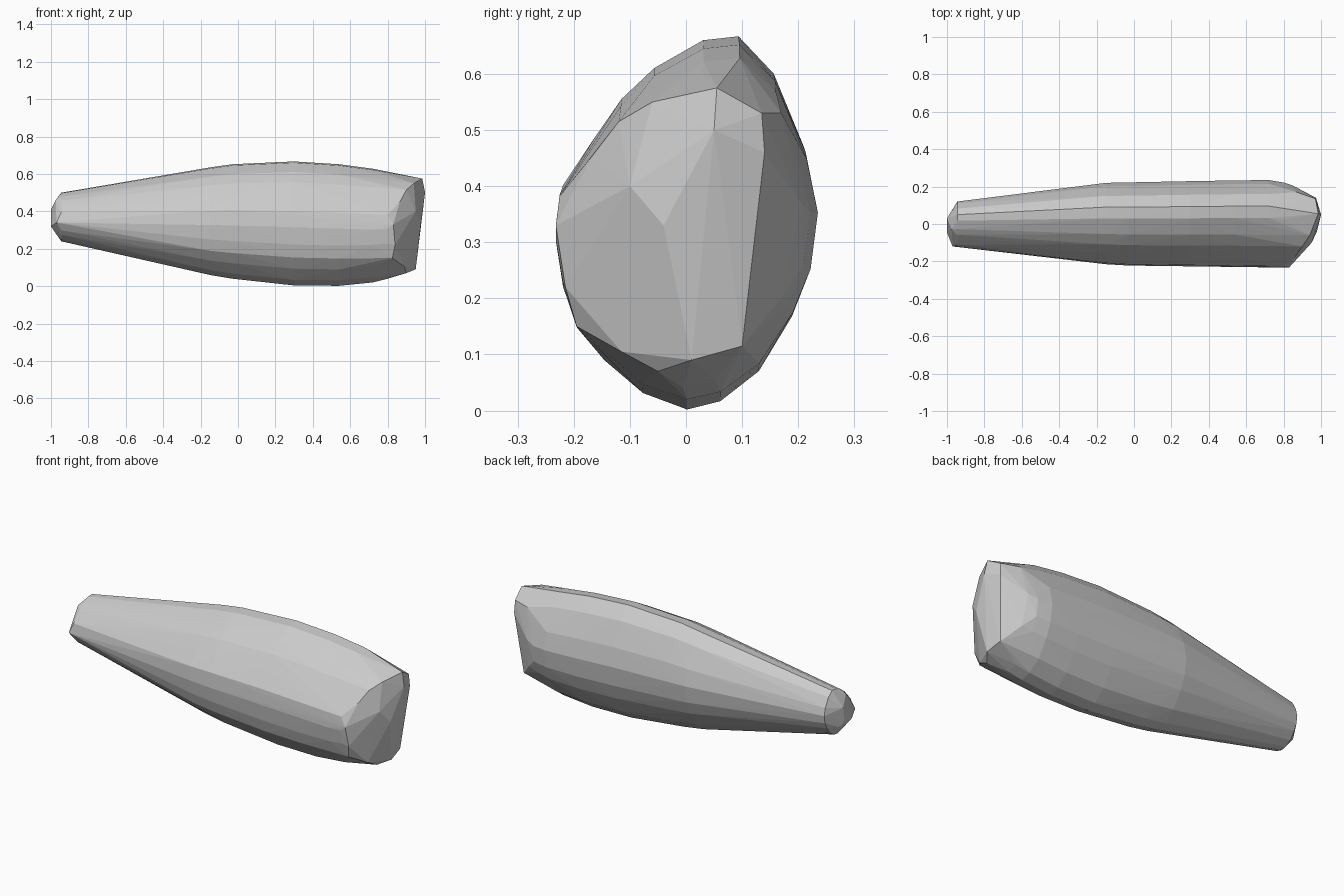
import bpy, bmesh

# Egg-shaped cross-section (y, z), seen from the right
PROFILE = [(0, 0), (-.08, .03), (-.15, .09), (-.2, .15), (-.222, .22), (-.235, .31),
           (-.228, .4), (-.17, .485), (-.12, .555), (-.06, .61), (.03, .66),
           (.095, .667), (.16, .6), (.215, .47), (.235, .365), (.222, .255),
           (.19, .17), (.13, .07), (.06, .015)]

# Stations along the length: x, y low, y high, z low, z high
STATIONS = [(-.945, -.115, .12, .24, .5),
            (-.15, -.215, .22, .06, .635),
            (-.03, -.222, .222, .04, .652),
            (.3, -.226, .229, .004, .667),
            (.54, -.229, .233, .002, .652),
            (.72, -.232, .235, .02, .628),
            (.8, -.232, .222, .04, .61)]

# Blunt narrow tip, then the slanted wide end
NARROW_TIP = [(-1, .03, .41), (-1, -.045, .32), (-1, .02, .33), (-.97, -.12, .34),
              (-.985, .04, .3), (-.975, -.03, .46)]
WIDE_END = [(.83, -.232, .33), (.825, -.195, .15), (.865, -.17, .45), (.84, -.215, .22),
            (.9, -.12, .515), (.94, -.06, .55), (.89, -.115, .105), (.95, -.1, .4),
            (.95, .01, .09), (.94, .1, .115), (.978, -.04, .33), (1, .05, .5),
            (.985, .055, .575), (.97, .135, .53), (.973, .14, .46),
            (.85, .205, .37), (.86, .17, .2), (.87, .17, .53), (.9, -.05, .07)]


def section(x, y0, y1, z0, z1):
    return [(x, y0 + (y + .235) / .47 * (y1 - y0), z0 + z / .667 * (z1 - z0))
            for y, z in PROFILE]


# Wrap all sections and ends in one faceted convex skin
points = NARROW_TIP + WIDE_END
for s in STATIONS:
    points += section(*s)
bm = bmesh.new()
for p in points:
    bm.verts.new(p)
result = bmesh.ops.convex_hull(bm, input=bm.verts[:])
unused = {e for e in result["geom_interior"] + result["geom_unused"]
          if isinstance(e, bmesh.types.BMVert)}
bmesh.ops.delete(bm, geom=list(unused), context='VERTS')
bmesh.ops.recalc_face_normals(bm, faces=bm.faces[:])

mesh = bpy.data.meshes.new("tapered_stone")
bm.to_mesh(mesh)
bm.free()
bpy.context.collection.objects.link(bpy.data.objects.new("tapered_stone", mesh))
